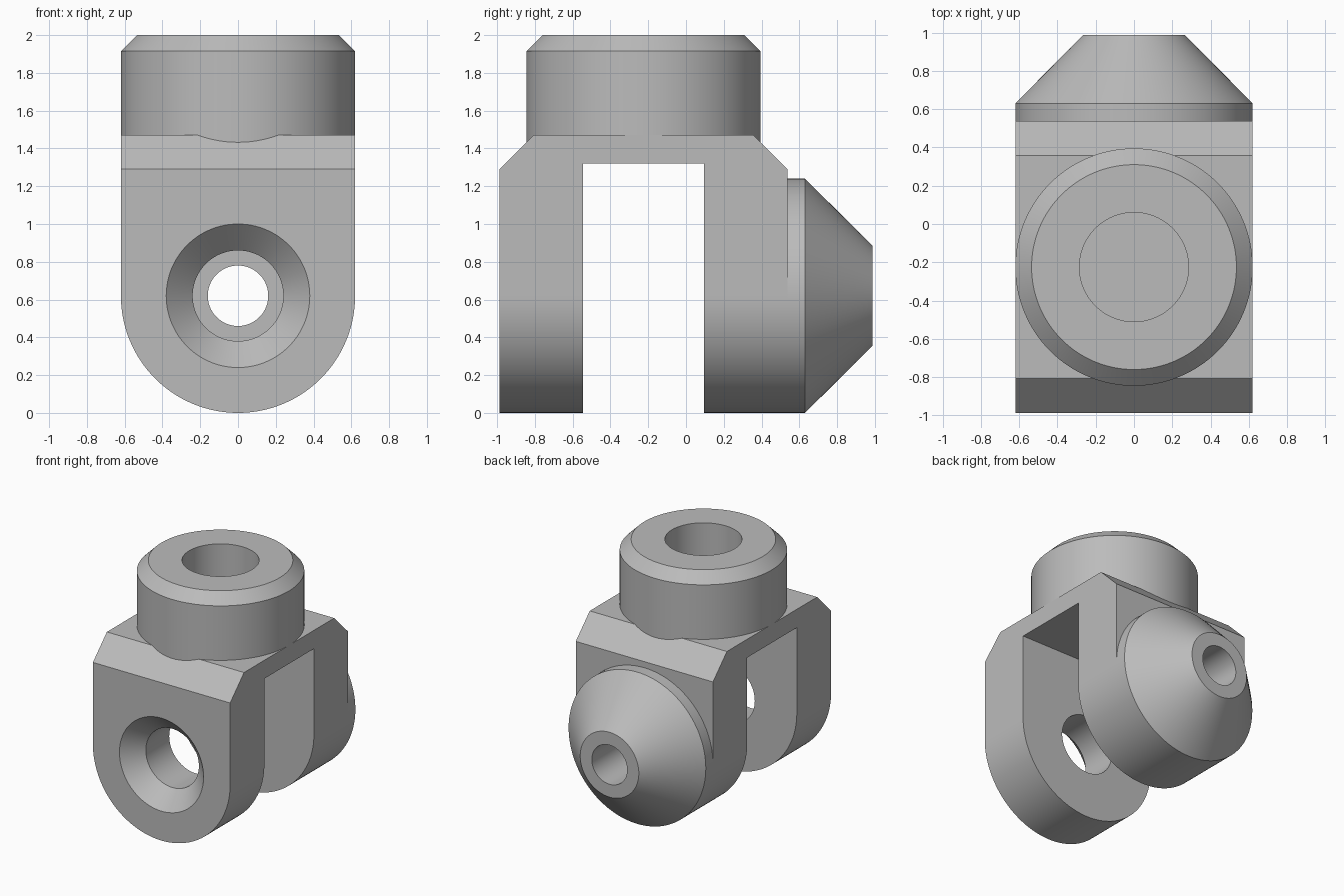
import bpy, bmesh
from math import pi, cos, sin, radians
from mathutils import Matrix, Vector

default = bpy.data.objects.get("Cube")
if default:
    bpy.data.objects.remove(default, do_unlink=True)

R = 0.62              # radius of the arms, boss and collar
MID = -0.225          # y centre of the yoke and collar
FRONT, BACK, TIP = -0.9875, 0.5375, 0.9875
SEG = 128
TO_Y = Matrix.Rotation(-pi / 2, 4, 'X')   # turns a z axis into +y

steel = bpy.data.materials.new("grey_steel")
steel.use_nodes = True
GREY = (0.5, 0.5, 0.5, 1)
steel.diffuse_color = GREY
steel.node_tree.nodes["Principled BSDF"].inputs["Base Color"].default_value = GREY


def finish(name, bm):
    bmesh.ops.recalc_face_normals(bm, faces=bm.faces)
    mesh = bpy.data.meshes.new(name)
    bm.to_mesh(mesh)
    bm.free()
    mesh.materials.append(steel)
    obj = bpy.data.objects.new(name, mesh)
    bpy.context.collection.objects.link(obj)
    return obj


def lathe(name, profile, matrix):
    """Spin a closed (radius, height) outline around z, then place it."""
    bm = bmesh.new()
    verts = [bm.verts.new((r, 0, h)) for r, h in profile]
    edges = [bm.edges.new((v, verts[i - 1])) for i, v in enumerate(verts)]
    bmesh.ops.spin(bm, geom=verts + edges, cent=(0, 0, 0), axis=(0, 0, 1),
                   angle=2 * pi, steps=SEG, use_merge=False)
    bmesh.ops.remove_doubles(bm, verts=bm.verts, dist=1e-5)
    bmesh.ops.transform(bm, matrix=matrix, verts=bm.verts)
    return finish(name, bm)


def prism(name, points, depth):
    """Close an outline of 3D points and extrude it along a vector."""
    bm = bmesh.new()
    face = bm.faces.new([bm.verts.new(p) for p in points])
    new = bmesh.ops.extrude_face_region(bm, geom=[face], use_keep_orig=True)["geom"]
    bmesh.ops.translate(bm, vec=Vector(depth),
                        verts=[v for v in new if isinstance(v, bmesh.types.BMVert)])
    return finish(name, bm)


def boolean(obj, cutter, operation):
    mod = obj.modifiers.new(operation.lower(), 'BOOLEAN')
    mod.operation, mod.object, mod.solver = operation, cutter, 'EXACT'
    bpy.context.view_layer.objects.active = obj
    bpy.ops.object.modifier_apply(modifier=mod.name)
    bpy.data.objects.remove(cutter, do_unlink=True)


def smooth(obj):
    bpy.ops.object.select_all(action='DESELECT')
    obj.select_set(True)
    bpy.context.view_layer.objects.active = obj
    bpy.ops.object.shade_smooth_by_angle(angle=radians(20))


# Yoke: chamfered, slotted side outline
half, top, slot, roof, cut = BACK - MID, 1.47, 0.32, 1.32, 0.18
right = [(slot, -0.1), (half, -0.1), (half, top - cut), (half - cut, top)]
outline = [(slot, roof)] + right + [(-y, z) for y, z in reversed(right)] + [(-slot, roof)]
yoke = prism("yoke", [(-0.8, MID + y, z) for y, z in outline], (1.6, 0, 0))

# Round the lower ends of both arms
arc = [(-R * cos(pi * i / 64), -1.2, R - R * sin(pi * i / 64)) for i in range(65)]
arch = prism("arch_cutter", arc + [(R, -1.2, 1.7), (-R, -1.2, 1.7)], (0, 2, 0))
boolean(yoke, arch, 'INTERSECT')

# Countersunk hole in the front arm, plain hole in the back arm
at_pin = Matrix.Translation((0, 0, R)) @ TO_Y
sink = [(0, FRONT - 0.1), (0.48, FRONT - 0.1), (0.24, FRONT + 0.14), (0.24, MID), (0, MID)]
boolean(yoke, lathe("sink_cutter", sink, at_pin), 'DIFFERENCE')
pin = [(0, MID), (0.16, MID), (0.16, 0.8), (0, 0.8)]
boolean(yoke, lathe("pin_cutter", pin, at_pin), 'DIFFERENCE')

# Conical boss behind the back arm
boss = lathe("conical_boss", [(0.16, BACK), (R, BACK), (R, 0.63), (0.265, TIP), (0.16, TIP)], at_pin)

# Chamfered collar with a blind bore
collar = lathe("collar", [(0, 1.4), (R, 1.4), (R, 1.915), (0.535, 2), (0.285, 2),
                          (0.285, top), (0, top)], Matrix.Translation((0, MID, 0)))

for part in (yoke, boss, collar):
    smooth(part)
